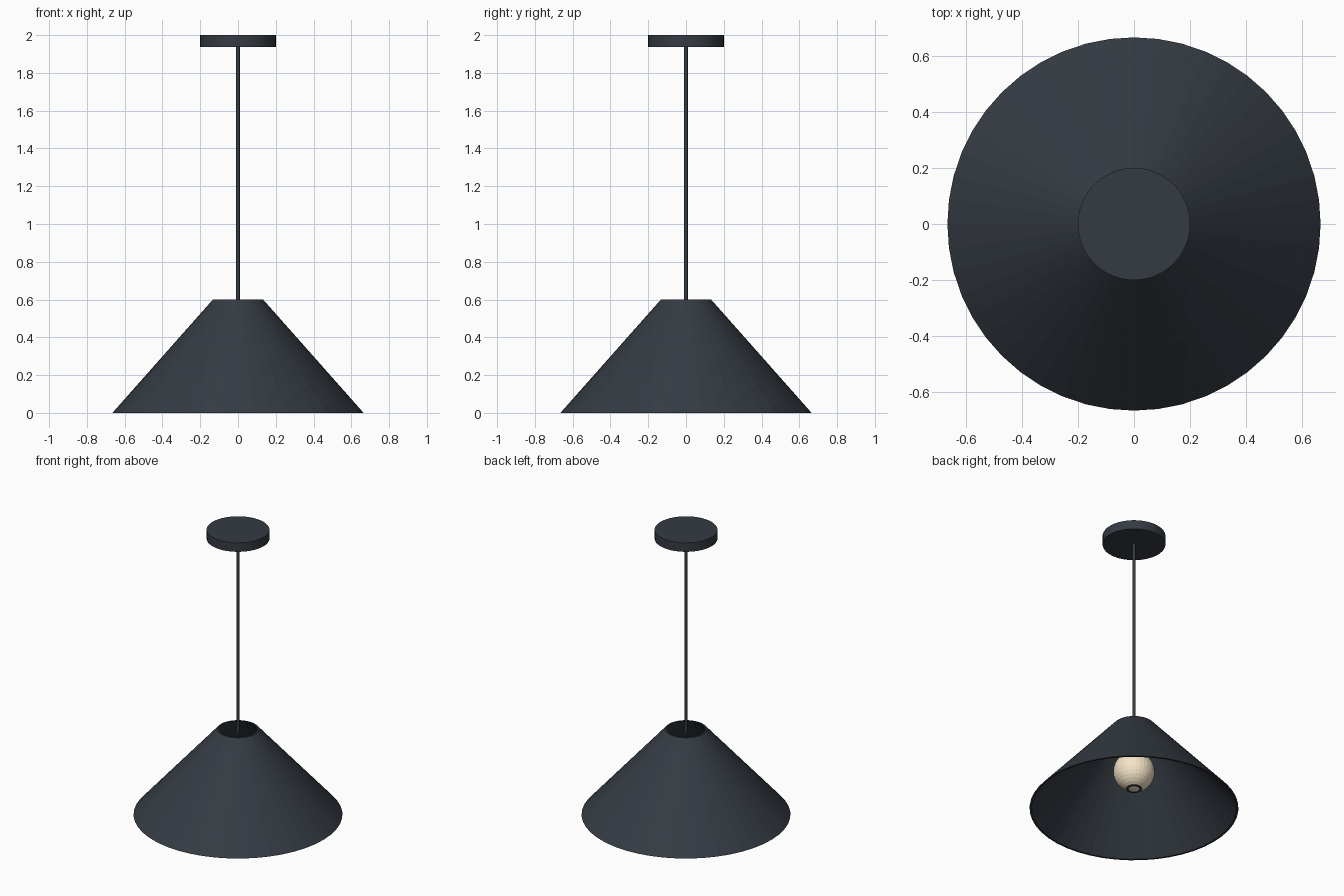
import bpy, bmesh, math

if "Cube" in bpy.data.objects:
    bpy.data.objects.remove(bpy.data.objects["Cube"])


def material(name, rgb):
    m = bpy.data.materials.new(name)
    m.diffuse_color = (*rgb, 1)
    m.use_nodes = True
    m.node_tree.nodes["Principled BSDF"].inputs["Base Color"].default_value = m.diffuse_color
    return m


dark = material("dark_metal", (0.035, 0.044, 0.056))
cream = material("cream_glass", (0.90, 0.78, 0.57))


def finish(name, bm, mat):
    bmesh.ops.recalc_face_normals(bm, faces=bm.faces)
    me = bpy.data.meshes.new(name)
    bm.to_mesh(me)
    bm.free()
    me.materials.append(mat)
    ob = bpy.data.objects.new(name, me)
    bpy.context.collection.objects.link(ob)
    return ob


def cylinder(name, r, z0, z1, sides, mat):
    bm = bmesh.new()
    bmesh.ops.create_cone(bm, cap_ends=True, segments=sides,
                          radius1=r, radius2=r, depth=z1 - z0)
    bmesh.ops.translate(bm, verts=bm.verts, vec=(0, 0, (z0 + z1) / 2))
    return finish(name, bm, mat)


def lathe(name, profile, sides, mat):
    """Revolve a closed (radius, z) loop around the z axis."""
    bm = bmesh.new()
    rings = []
    for i in range(sides):
        a = 2 * math.pi * i / sides
        rings.append([bm.verts.new((r * math.cos(a), r * math.sin(a), z))
                      for r, z in profile])
    n = len(profile)
    for i in range(sides):
        a, b = rings[i], rings[(i + 1) % sides]
        for j in range(n):
            k = (j + 1) % n
            bm.faces.new((a[j], b[j], b[k], a[k]))
    return finish(name, bm, mat)


# ceiling plate and hanging cord
cylinder("canopy", 0.20, 1.937, 2.0, 48, dark)
cylinder("cord", 0.01, 0.57, 1.94, 12, dark)

# thin-walled conical shade, open at both ends
lathe("shade", [(0.665, 0), (0.133, 0.6), (0.122, 0.6), (0.652, 0)], 48, dark)

# round bulb with the end of the socket showing underneath
bm = bmesh.new()
bmesh.ops.create_uvsphere(bm, u_segments=32, v_segments=16, radius=0.132)
bmesh.ops.translate(bm, verts=bm.verts, vec=(0, 0, 0.267))
finish("bulb", bm, cream)
cylinder("socket", 0.05, 0.14, 0.34, 24, dark)
